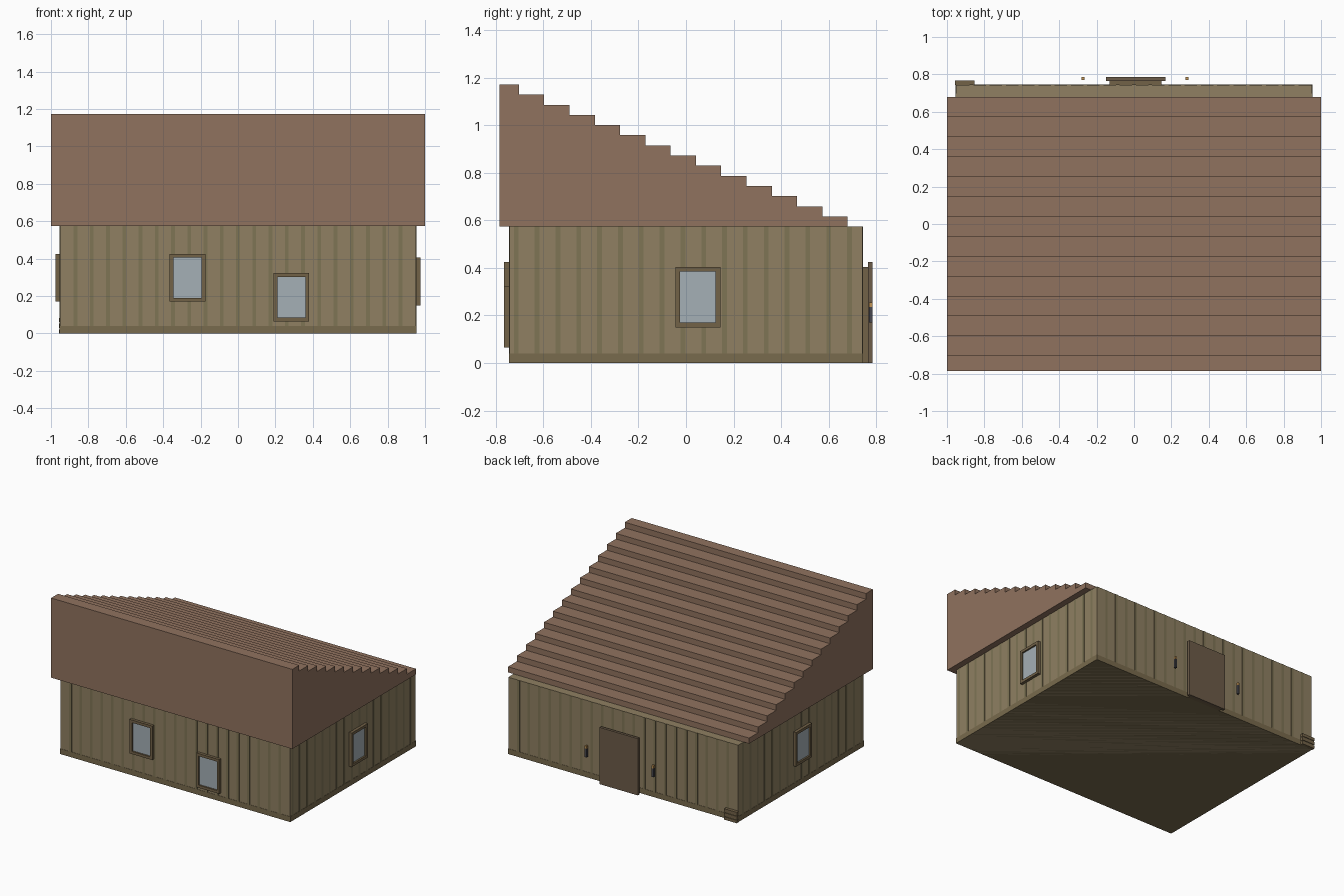
import bpy, bmesh
from mathutils import Vector

if "Cube" in bpy.data.objects:
    bpy.data.objects.remove(bpy.data.objects["Cube"])


def material(name, rgb):
    m = bpy.data.materials.new(name)
    m.diffuse_color = [(c / 255) ** 2.2 for c in rgb] + [1]
    m.use_nodes = True
    m.node_tree.nodes["Principled BSDF"].inputs["Base Color"].default_value = m.diffuse_color
    return m


WALL = material("wall_boards", (142, 127, 98))
BATTEN = material("wall_battens", (126, 116, 86))
BASE = material("base_board", (120, 106, 78))
ROOF = material("roof_tiles", (143, 114, 95))
FRAME = material("frame_wood", (114, 98, 73))
GLASS = material("glass", (163, 174, 180))
DOOR = material("door_wood", (108, 92, 74))
LAMP = material("lamp_metal", (72, 72, 78))
GLOW = material("lamp_glow", (190, 145, 85))


def boxes(name, spans, mat):
    """One object from boxes given as (x0, x1, y0, y1, z0, z1)."""
    bm = bmesh.new()
    for x0, x1, y0, y1, z0, z1 in spans:
        geo = bmesh.ops.create_cube(bm, size=1)
        for v in geo["verts"]:
            v.co = Vector(((x0 + x1) / 2 + v.co.x * (x1 - x0),
                           (y0 + y1) / 2 + v.co.y * (y1 - y0),
                           (z0 + z1) / 2 + v.co.z * (z1 - z0)))
    me = bpy.data.meshes.new(name)
    bm.to_mesh(me)
    bm.free()
    me.materials.append(mat)
    ob = bpy.data.objects.new(name, me)
    bpy.context.collection.objects.link(ob)
    return ob


# Wall body with thin battens and a base board
X, Y, H, T = 0.955, 0.745, 0.575, 0.002
boxes("walls", [(-X + T, X - T, -Y + T, Y - T, 0, H)], WALL)
boxes("base_board", [(-X, X, -Y, Y, 0, 0.04)], BASE)
battens = []
for i in range(1, 22):
    x = -X + i * 2 * X / 22
    for s in (-1, 1):
        ya, yb = sorted((s * (Y - T), s * Y))
        battens.append((x - 0.01, x + 0.01, ya, yb, 0.04, H))
for i in range(17):
    y = -Y + (i + 0.35) * 2 * Y / 17
    for s in (-1, 1):
        xa, xb = sorted((s * (X - T), s * X))
        battens.append((xa, xb, y - 0.01, y + 0.01, 0.04, H))
boxes("battens", battens, BATTEN)

# Stepped single-pitch roof: a stair profile extruded along x
N = 14
profile = [(-0.785, H)]
y = -0.785
for i in range(N):
    z = 1.172 - i * 0.0427
    y_next = -0.703 + i * 0.1064
    profile += [(y, z), (y_next, z)]
    y = y_next
profile.append((y, H))
bm = bmesh.new()
face = bm.faces.new([bm.verts.new((-1, a, b)) for a, b in profile])
ext = bmesh.ops.extrude_face_region(bm, geom=[face])
for v in ext["geom"]:
    if isinstance(v, bmesh.types.BMVert):
        v.co.x = 1
bmesh.ops.recalc_face_normals(bm, faces=bm.faces[:])
me = bpy.data.meshes.new("roof")
bm.to_mesh(me)
bm.free()
me.materials.append(ROOF)
bpy.context.collection.objects.link(bpy.data.objects.new("roof", me))


# Windows: four frame bars around a slightly recessed pane
def window(name, axis, side, a0, a1, z0, z1, b=0.02):
    wall = Y if axis == "y" else X

    def span(p0, p1, q0, q1, depth):
        lo, hi = sorted((side * (wall - T), side * (wall + depth)))
        return (p0, p1, lo, hi, q0, q1) if axis == "y" else (lo, hi, p0, p1, q0, q1)

    boxes(name + "_frame", [span(a0, a1, z1 - b, z1, 0.02), span(a0, a1, z0, z0 + b, 0.02),
                            span(a0, a0 + b, z0 + b, z1 - b, 0.02),
                            span(a1 - b, a1, z0 + b, z1 - b, 0.02)], FRAME)
    boxes(name + "_pane", [span(a0 + b, a1 - b, z0 + b, z1 - b, 0.008)], GLASS)


window("front_high_window", "y", -1, -0.365, -0.175, 0.17, 0.425)
window("front_low_window", "y", -1, 0.19, 0.38, 0.065, 0.322)
window("right_window", "x", 1, -0.045, 0.145, 0.15, 0.405)
window("left_window", "x", -1, -0.10, 0.09, 0.17, 0.425)

# Back door: inner leaf and wider outer panel
boxes("door_inner", [(-0.13, 0.147, Y - T, 0.765, 0, 0.405)], FRAME)
boxes("door_panel", [(-0.15, 0.168, 0.765, 0.785, 0, 0.425)], DOOR)

# Lamps either side of the door
for side, x in (("left", -0.272), ("right", 0.283)):
    boxes(side + "_lamp_body", [(x - 0.008, x + 0.008, 0.769, 0.785, 0.17, 0.235)], LAMP)
    boxes(side + "_lamp_top", [(x - 0.008, x + 0.008, 0.769, 0.785, 0.235, 0.255)], GLOW)

# Small slatted crate at the back corner
boxes("crate_core", [(-0.955, -0.857, Y - T, 0.762, 0, 0.08)], BASE)
boxes("crate_slats", [(-0.958, -0.854, Y - T, 0.767, z, z + 0.022)
                      for z in (0, 0.03, 0.06)], FRAME)
